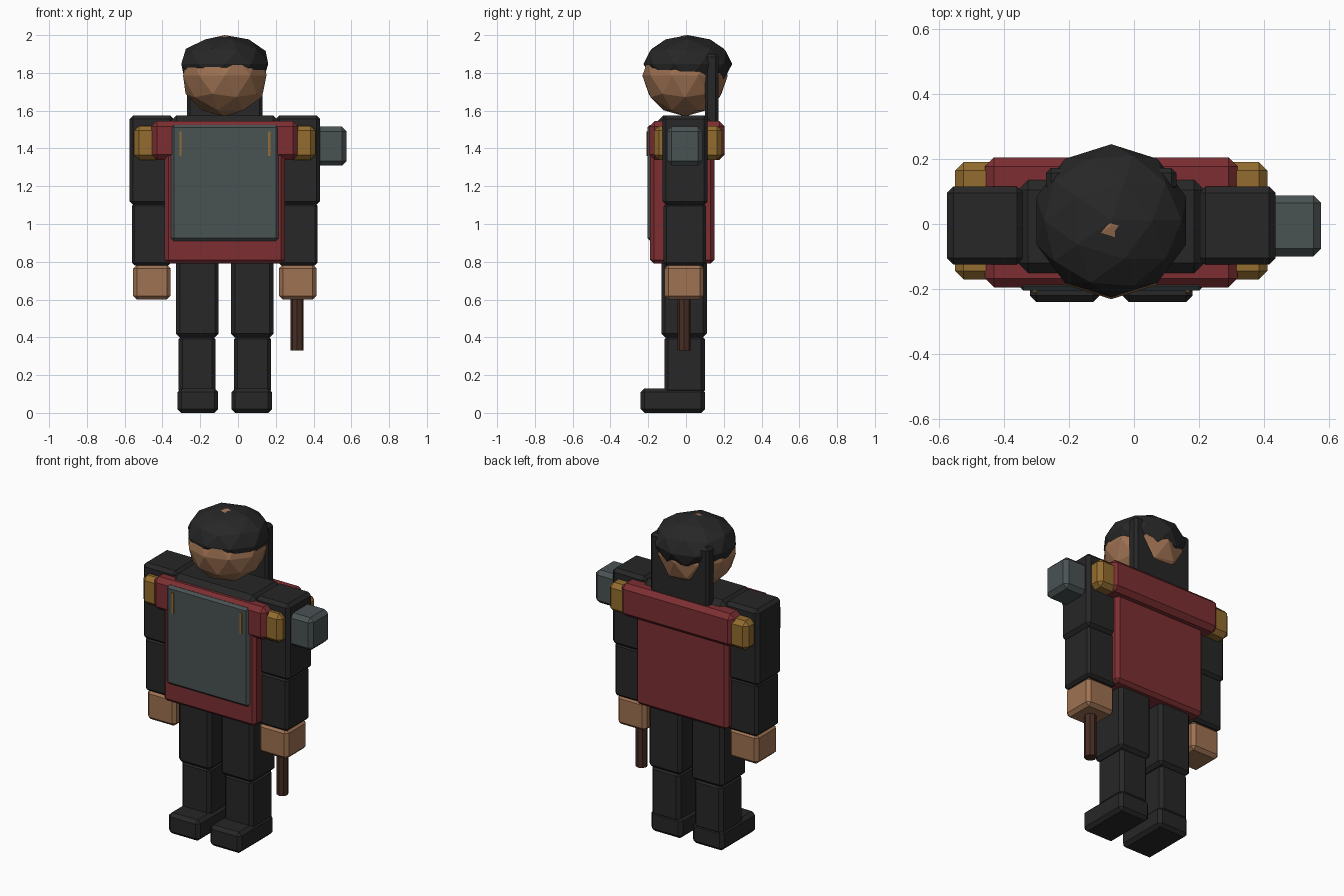
import bpy
import bmesh
from mathutils import Matrix

cube = bpy.data.objects.get("Cube")
if cube:
    bpy.data.objects.remove(cube)

MID = -0.07  # the figure's own centre line


def material(name, rgb):
    m = bpy.data.materials.new(name)
    m.use_nodes = True
    m.diffuse_color = (*rgb, 1)
    bsdf = next(n for n in m.node_tree.nodes if n.type == 'BSDF_PRINCIPLED')
    bsdf.inputs["Base Color"].default_value = (*rgb, 1)
    return m


black = material("black_cloth", (0.020, 0.020, 0.020))
skin = material("skin", (0.342, 0.168, 0.084))
grey = material("grey_metal", (0.068, 0.084, 0.086))
red = material("red_tabard", (0.205, 0.028, 0.032))
gold = material("gold_trim", (0.290, 0.150, 0.028))
wood = material("dark_wood", (0.062, 0.026, 0.017))


def finish(name, bm, mat):
    bmesh.ops.recalc_face_normals(bm, faces=bm.faces)
    mesh = bpy.data.meshes.new(name)
    bm.to_mesh(mesh)
    bm.free()
    mesh.materials.append(mat)
    obj = bpy.data.objects.new(name, mesh)
    bpy.context.collection.objects.link(obj)
    return obj


def box(name, x, y, z, mat, bevel=0.02, taper=0.0):
    """Chamfered box from (min, max) ranges; taper pulls the back of the far-x side in."""
    bm = bmesh.new()
    bmesh.ops.create_cube(bm, size=1)
    for v in bm.verts:
        v.co = [r[0] if c < 0 else r[1] for c, r in zip(v.co, (x, y, z))]
        if v.co.y == y[1]:
            far = max(x, key=lambda e: abs(e - MID))
            if abs(v.co.x - far) < 1e-5:
                v.co.x += taper if far < MID else -taper
    if bevel:
        bmesh.ops.bevel(bm, geom=bm.edges[:], offset=bevel, segments=1, affect='EDGES')
    return finish(name, bm, mat)


def pair(name, x, y, z, mat, bevel=0.02, taper=0.0):
    """The same box on both sides; x is measured outward from the centre line."""
    box("left_" + name, (MID + x[0], MID + x[1]), y, z, mat, bevel, taper)
    box("right_" + name, (MID - x[1], MID - x[0]), y, z, mat, bevel, taper)


def ball(name, centre, size, mat):
    bm = bmesh.new()
    bmesh.ops.create_icosphere(bm, subdivisions=2, radius=1)
    bm.transform(Matrix.Translation(centre) @ Matrix.Diagonal((*size, 1)))
    return finish(name, bm, mat)


# Legs and feet
pair("foot", (0.035, 0.25), (-0.24, 0.10), (0, 0.13), black)
pair("lower_leg", (0.048, 0.245), (-0.115, 0.10), (0.10, 0.41), black)
pair("upper_leg", (0.033, 0.258), (-0.13, 0.11), (0.40, 0.82), black)

# Torso, tabard and breastplate
box("torso", (MID - 0.29, MID + 0.29), (-0.155, 0.14), (0.82, 1.575), black, 0.035)
box("tabard", (MID - 0.318, MID + 0.318), (-0.19, 0.15), (0.79, 1.50), red)
box("shoulder_yoke", (MID - 0.388, MID + 0.388), (-0.195, 0.205), (1.34, 1.545), red, 0.028)
box("breastplate", (MID - 0.285, MID + 0.285), (-0.205, -0.15), (0.91, 1.525), grey, 0.015)
pair("plate_strip", (0.228, 0.241), (-0.209, -0.201), (1.36, 1.49), gold, 0)

# Arms, hands and shoulder trim
pair("upper_arm", (0.27, 0.505), (-0.125, 0.115), (1.10, 1.575), black)
pair("lower_arm", (0.285, 0.492), (-0.118, 0.105), (0.78, 1.11), black, 0.015)
pair("hand", (0.287, 0.485), (-0.113, 0.093), (0.60, 0.785), skin)
pair("epaulette", (0.34, 0.48), (-0.17, 0.19), (1.34, 1.52), gold, 0.026, 0.035)

# Grey block on the left shoulder
box("shoulder_block", (0.40, 0.575), (-0.10, 0.088), (1.31, 1.515), grey, 0.024)

# Stick held in the left hand
bm = bmesh.new()
bmesh.ops.create_cone(bm, cap_ends=True, segments=8, radius1=0.035, radius2=0.035, depth=0.35)
bm.transform(Matrix.Translation((0.313, -0.01, 0.505)))
finish("stick", bm, wood)

# Head, hair and the hair hanging behind
ball("head", (MID, -0.005, 1.785), (0.232, 0.226, 0.215), skin)
ball("hair_cap", (MID, 0.01, 1.848), (0.242, 0.235, 0.152), black)
box("back_hair", (MID - 0.2, MID + 0.2), (0.10, 0.172), (1.50, 1.90), black, 0.015)
